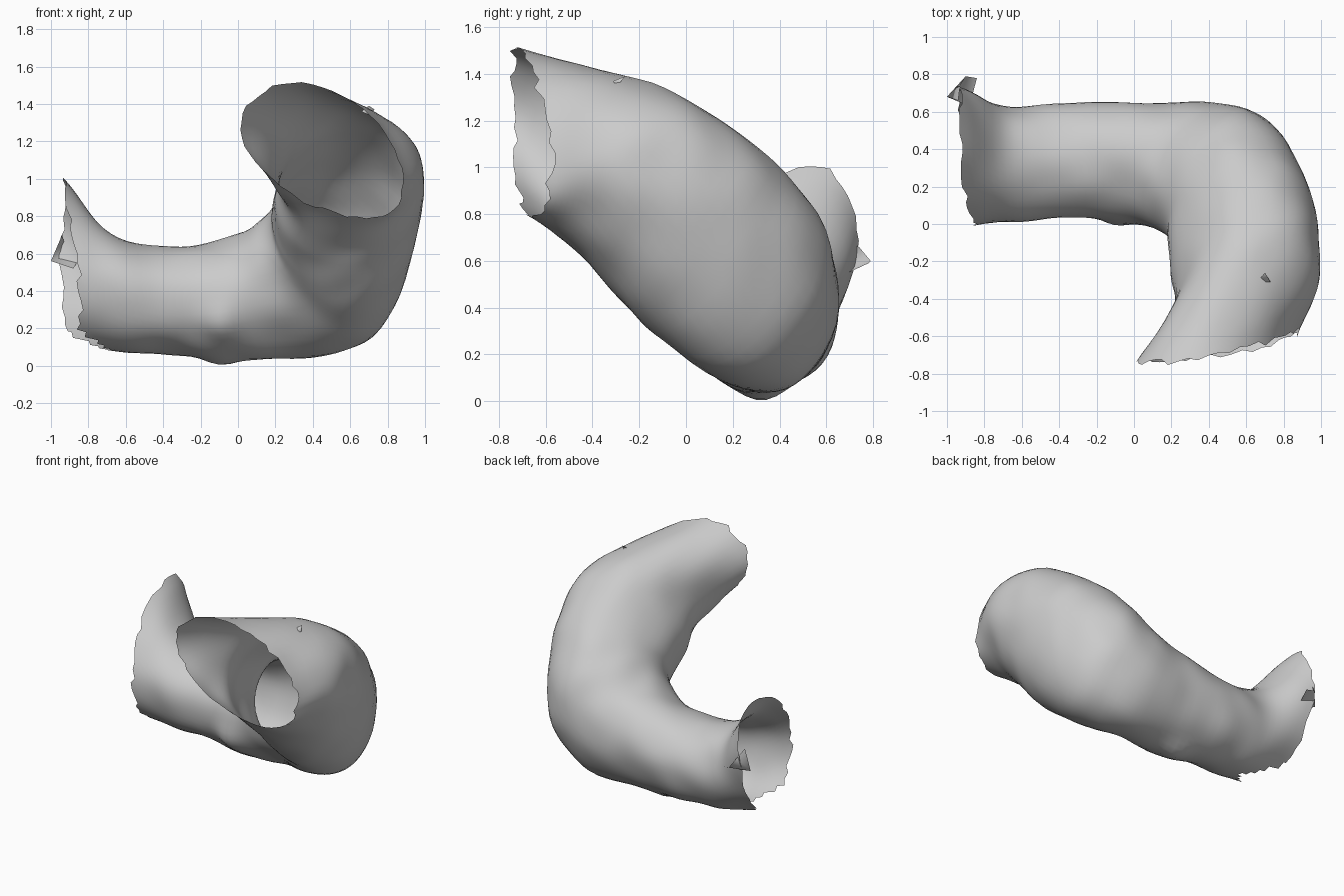
import bpy, bmesh, math, random
from mathutils import Vector, noise

if "Cube" in bpy.data.objects:
    bpy.data.objects.remove(bpy.data.objects["Cube"])

random.seed(4)
SIDES, STEPS = 48, 7

# Stations along the tube: outer, top, inner and bottom points of each section
STATIONS = [
    [(-.94, .53, .22), (-.93, .70, .89), (-.91, .19, .84), (-.84, .04, .26)],
    [(-.64, .52, .15), (-.68, .55, .62), (-.66, .10, .61), (-.60, .10, .18)],
    [(-.35, .55, .14), (-.35, .57, .55), (-.35, .12, .55), (-.33, .13, .14)],
    [(.04, .52, .12), (0, .58, .60), (-.05, .12, .60), (-.05, .08, .15)],
    [(.44, .52, .14), (.25, .58, .66), (.10, .06, .68), (.25, .08, .17)],
    [(.77, .41, .30), (.48, .54, .83), (.17, 0, .76), (.48, -.02, .20)],
    [(.94, .11, .65), (.60, .36, 1.04), (.18, -.08, .80), (.58, -.22, .37)],
    [(.99, -.15, .92), (.63, .12, 1.22), (.20, -.25, .90), (.58, -.37, .54)],
    [(.97, -.35, 1.07), (.56, -.15, 1.36), (.21, -.46, 1.02), (.60, -.49, .67)],
    [(.87, -.58, 1.06), (.40, -.71, 1.50), (.02, -.74, 1.22), (.58, -.68, .80)],
]


def spline(p0, p1, p2, p3, t):
    return 0.5 * (2 * p1 + (p2 - p0) * t + (2 * p0 - 5 * p1 + 4 * p2 - p3) * t * t
                  + (3 * p1 - p0 - 3 * p2 + p3) * t ** 3)


def ring(quad):
    o, t, i, b = quad
    c, warp = (o + t + i + b) / 4, (o + i - t - b) / 4
    pts = []
    for k in range(SIDES):
        a = math.tau * k / SIDES
        pts.append(c + math.cos(a) * (o - i) / 2 + math.sin(a) * (t - b) / 2
                   + math.cos(2 * a) * warp)
    return pts


def make_object(name, bm):
    me = bpy.data.meshes.new(name)
    bm.to_mesh(me)
    bm.free()
    me.shade_smooth()
    ob = bpy.data.objects.new(name, me)
    bpy.context.collection.objects.link(ob)
    return ob


# Smooth rings between the stations
S = [[Vector(p) for p in q] for q in STATIONS]
S = [[2 * a - b for a, b in zip(S[0], S[1])]] + S + [[2 * a - b for a, b in zip(S[-1], S[-2])]]
rings = []
for n in range(1, len(S) - 2):
    for s in range(STEPS):
        rings.append(ring([spline(*(S[n + d][j] for d in (-1, 0, 1, 2)), s / STEPS)
                           for j in range(4)]))
rings.append(ring(S[-2]))

# Ragged open rims
for end, nxt in ((0, 1), (-1, -2)):
    for k in range(SIDES):
        step = rings[end][k] - rings[nxt][k]
        if step.length > 0:
            rings[end][k] += step.normalized() * random.uniform(-.025, .02)

# Bent tube with small lumps
LUMPS = [((-.10, .02, .22), .10, .035), ((-.10, .33, .04), .10, .035), ((.48, .42, .10), .12, .015)]
bm = bmesh.new()
grid = []
for pts in rings:
    mid = sum(pts, Vector()) / SIDES
    row = []
    for p in pts:
        out = (p - mid).normalized()
        h = .012 * noise.noise(p * 5)
        for c, r, amount in LUMPS:
            h += amount * math.exp(-((p - Vector(c)).length / r) ** 2)
        row.append(bm.verts.new(p + out * h))
    grid.append(row)
NOTCH = SIDES * 7 // 8  # torn notch under the left opening
for r, (a, b) in enumerate(zip(grid, grid[1:])):
    for k in range(SIDES):
        m = (k + 1) % SIDES
        if r >= 6 - 1.3 * abs(k - NOTCH):
            bm.faces.new((a[k], a[m], b[m], b[k]))
bmesh.ops.delete(bm, geom=[v for v in bm.verts if not v.link_faces], context='VERTS')
bmesh.ops.recalc_face_normals(bm, faces=bm.faces)
make_object("bent_tube", bm)


# Loose scraps: a spike on the upper side and a crumple on the left rim
def scrap(name, points, faces):
    sb = bmesh.new()
    vs = [sb.verts.new(p) for p in points]
    for f in faces:
        sb.faces.new([vs[i] for i in f])
    make_object(name, sb)


scrap("top_scrap", [(.66, -.31, 1.36), (.73, -.31, 1.37), (.70, -.26, 1.39), (.70, -.30, 1.34)],
      [(0, 1, 2), (0, 3, 1), (1, 3, 2)])
scrap("rim_scrap", [(-1.0, .68, .56), (-.88, .63, .52), (-.84, .78, .59), (-.93, .74, .66),
                    (-.94, .66, .70), (-.90, .79, .60)],
      [(0, 1, 5), (1, 2, 5), (0, 5, 3), (0, 3, 4)])
